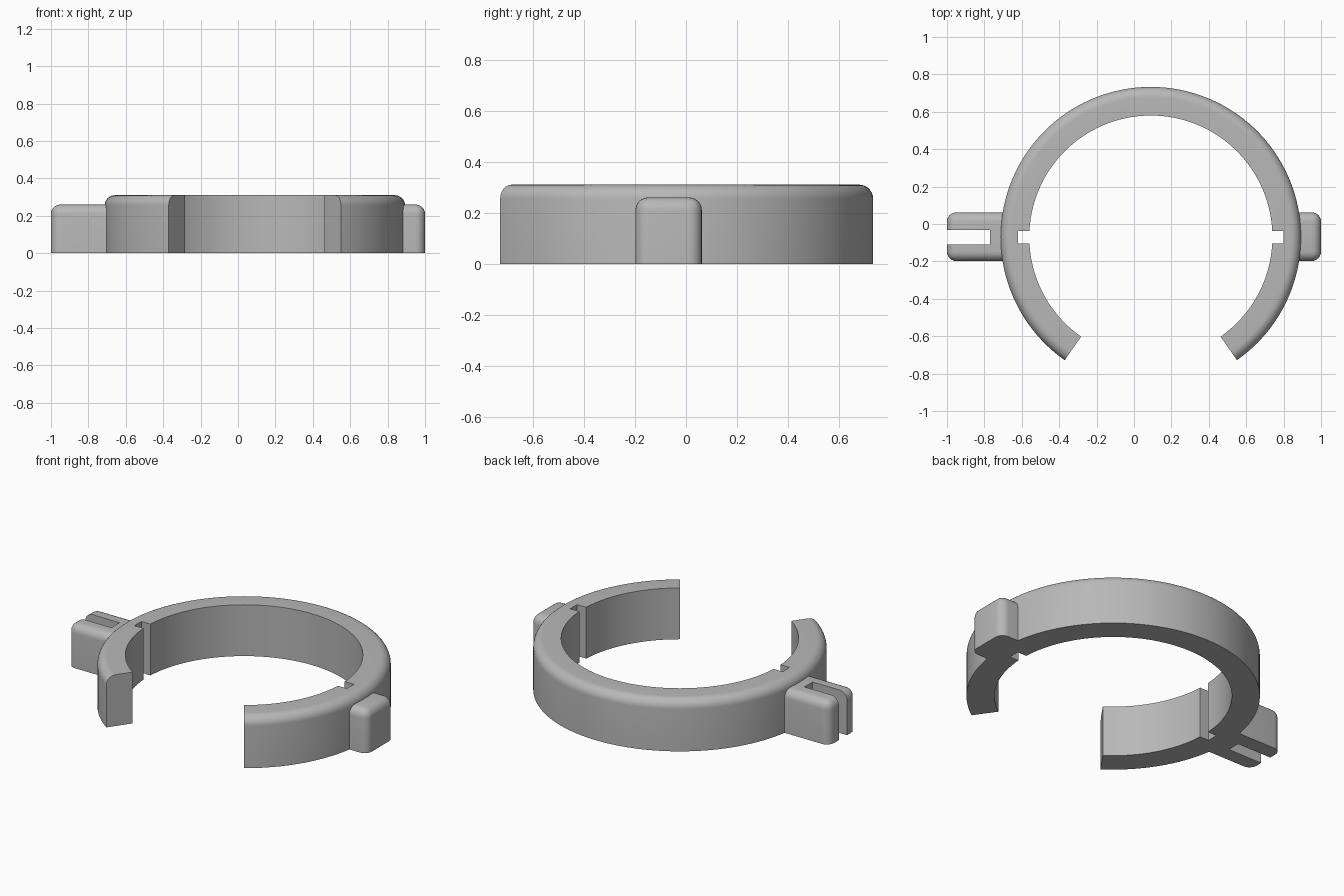
import bpy, bmesh, math
from mathutils import Matrix, Vector

cube = bpy.data.objects.get("Cube")
if cube:
    bpy.data.objects.remove(cube, do_unlink=True)

CX, CY = 0.09, -0.07           # ring axis
R_OUT, R_IN, HEIGHT = 0.803, 0.65, 0.31
FILLET = 0.055
HALF_GAP = math.radians(35)    # half of the front opening

grey = bpy.data.materials.new("plain grey")
grey.use_nodes = True
colour = (0.48, 0.48, 0.48, 1)
grey.diffuse_color = colour
grey.node_tree.nodes["Principled BSDF"].inputs["Base Color"].default_value = colour


def make_object(name, bm):
    bmesh.ops.recalc_face_normals(bm, faces=bm.faces)
    mesh = bpy.data.meshes.new(name)
    bm.to_mesh(mesh)
    bm.free()
    mesh.materials.append(grey)
    obj = bpy.data.objects.new(name, mesh)
    bpy.context.collection.objects.link(obj)
    return obj


def box_bmesh(x0, x1, y0, y1, z0, z1):
    bm = bmesh.new()
    bmesh.ops.create_cube(bm, size=1)
    size = Vector((x1 - x0, y1 - y0, z1 - z0))
    centre = Vector((x0 + x1, y0 + y1, z0 + z1)) / 2
    bm.transform(Matrix.Translation(centre) @ Matrix.Diagonal(size).to_4x4())
    return bm


def cut(obj, x0, x1, half_width):
    """Cut a full-height slot through the part."""
    cutter = make_object("slot_cutter", box_bmesh(x0, x1, CY - half_width, CY + half_width, -0.1, 0.5))
    cutter.hide_render = True
    mod = obj.modifiers.new("slot", 'BOOLEAN')
    mod.operation, mod.solver, mod.object = 'DIFFERENCE', 'EXACT', cutter
    bpy.context.view_layer.objects.active = obj
    bpy.ops.object.modifier_apply(modifier=mod.name)
    bpy.data.objects.remove(cutter, do_unlink=True)


def make_ring():
    """Sweep the wall section with its rounded outer top edge around the axis."""
    section = [(R_IN, 0), (R_OUT, 0)]
    for i in range(9):
        a = math.radians(90) * i / 8
        section.append((R_OUT - FILLET + FILLET * math.cos(a), HEIGHT - FILLET + FILLET * math.sin(a)))
    section.append((R_IN, HEIGHT))
    bm = bmesh.new()
    start = -math.pi / 2 + HALF_GAP
    verts = [bm.verts.new((CX + r * math.cos(start), CY + r * math.sin(start), z)) for r, z in section]
    end_cap = bm.faces.new(verts)
    bmesh.ops.spin(bm, geom=[end_cap] + list(end_cap.edges) + verts, cent=(CX, CY, 0), axis=(0, 0, 1),
                   angle=2 * (math.pi - HALF_GAP), steps=100, use_duplicate=False)
    # close the starting end if the sweep consumed its cap
    rim = [e for e in bm.edges if e.is_boundary]
    if rim:
        bmesh.ops.holes_fill(bm, edges=rim, sides=0)
    return make_object("open_ring", bm)


def make_tab(name, x_root, x_tip):
    """Block with rounded top and tip edges; bottom and root stay square."""
    bm = box_bmesh(min(x_root, x_tip), max(x_root, x_tip), CY - 0.128, CY + 0.132, 0, 0.26)

    def rounded(edge):
        a, b = (v.co for v in edge.verts)
        on_bottom = a.z < 0.01 and b.z < 0.01
        on_root = abs(a.x - x_root) < 0.01 and abs(b.x - x_root) < 0.01
        return not on_bottom and not on_root

    bmesh.ops.bevel(bm, geom=[e for e in bm.edges if rounded(e)], offset=0.05,
                    segments=6, profile=0.5, affect='EDGES')
    return make_object(name, bm)


ring = make_ring()
cut(ring, CX - 0.71, CX - 0.5, 0.033)
cut(ring, CX + 0.5, CX + 0.71, 0.033)

left_tab = make_tab("left_tab", 0.84, 1.0)
right_tab = make_tab("right_slotted_tab", -0.66, -1.0)
cut(right_tab, -1.1, -0.77, 0.039)

# smooth shading with crisp edges
bpy.ops.object.select_all(action='DESELECT')
for obj in (ring, left_tab, right_tab):
    obj.select_set(True)
bpy.context.view_layer.objects.active = ring
bpy.ops.object.shade_smooth_by_angle(angle=math.radians(30))
